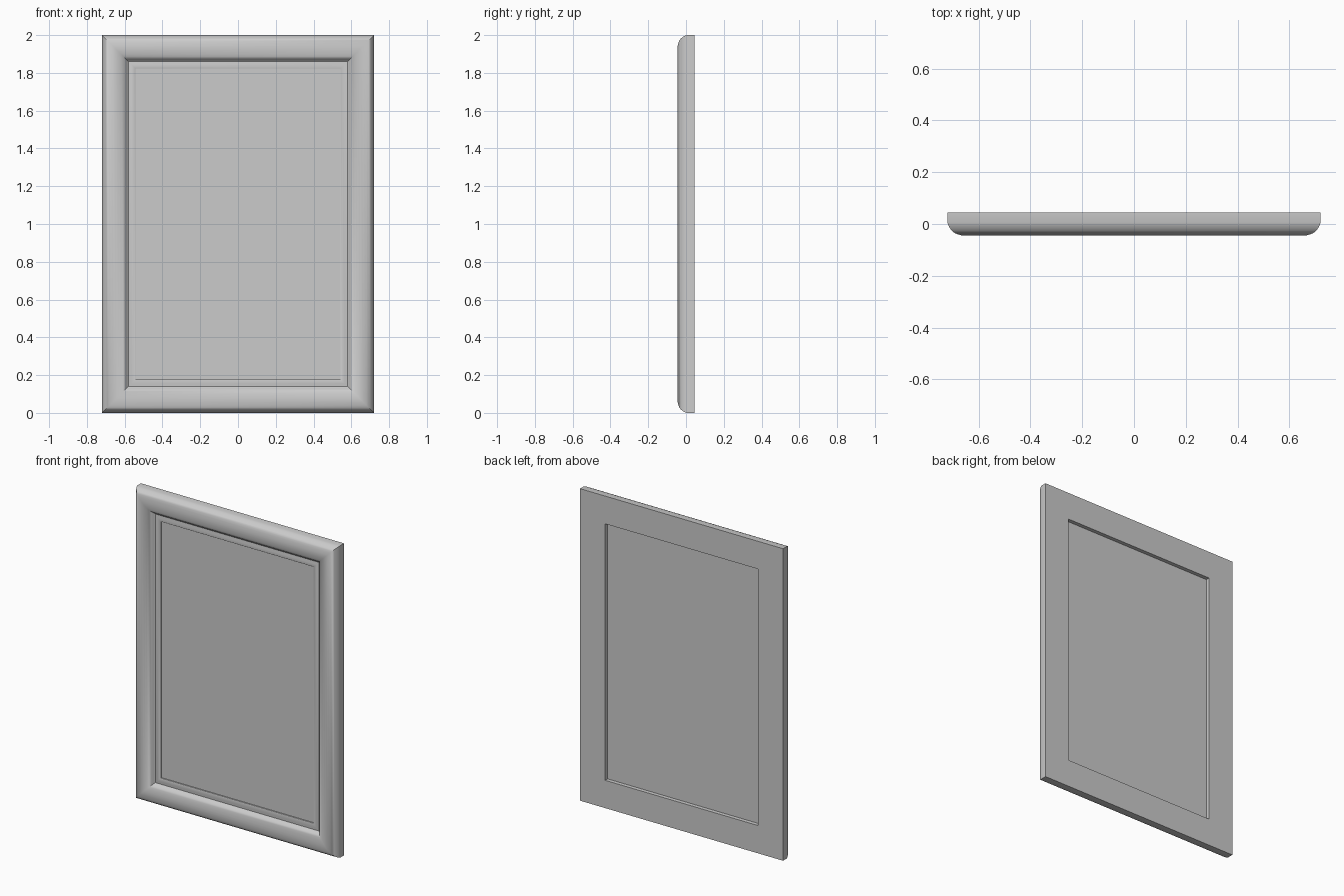
import bpy, bmesh, math

if "Cube" in bpy.data.objects:
    bpy.data.objects.remove(bpy.data.objects["Cube"])

W, H = 0.72, 1.0  # half width, half height


def finish(bm, name, smooth=True):
    bmesh.ops.recalc_face_normals(bm, faces=bm.faces)
    me = bpy.data.meshes.new(name)
    bm.to_mesh(me)
    bm.free()
    ob = bpy.data.objects.new(name, me)
    bpy.context.collection.objects.link(ob)
    if smooth:
        bpy.ops.object.select_all(action='DESELECT')
        ob.select_set(True)
        bpy.context.view_layer.objects.active = ob
        bpy.ops.object.shade_smooth_by_angle(angle=math.radians(35))
    return ob


# Moulding cross-section: (inset from the outer edge, y)
profile = [(0, 0.045), (0, 0.006), (0.004, -0.006), (0.010, -0.017),
           (0.018, -0.027), (0.028, -0.035), (0.040, -0.040), (0.055, -0.044),
           (0.070, -0.045), (0.085, -0.043), (0.100, -0.039), (0.113, -0.033),
           (0.123, -0.025), (0.130, -0.017), (0.134, -0.011), (0.139, -0.008),
           (0.146, -0.009), (0.155, -0.011), (0.166, -0.011), (0.175, -0.010),
           (0.178, -0.008), (0.178, 0.045)]

# Mitred frame: the section carried round four corners
bm = bmesh.new()
rings = [[bm.verts.new((sx * (W - d), y, H + sz * (H - d))) for d, y in profile]
         for sx, sz in ((-1, -1), (1, -1), (1, 1), (-1, 1))]
n = len(profile)
for i in range(4):
    a, b = rings[i], rings[(i + 1) % 4]
    for j in range(n):
        k = (j + 1) % n
        bm.faces.new((a[j], b[j], b[k], a[k]))
finish(bm, "moulded_frame")

# Flat panel held inside the opening
bm = bmesh.new()
bmesh.ops.create_cube(bm, size=1)
for v in bm.verts:
    v.co = (v.co.x * 1.086, 0.01 + v.co.y * 0.02, H + v.co.z * 1.646)
finish(bm, "picture_panel", smooth=False)
